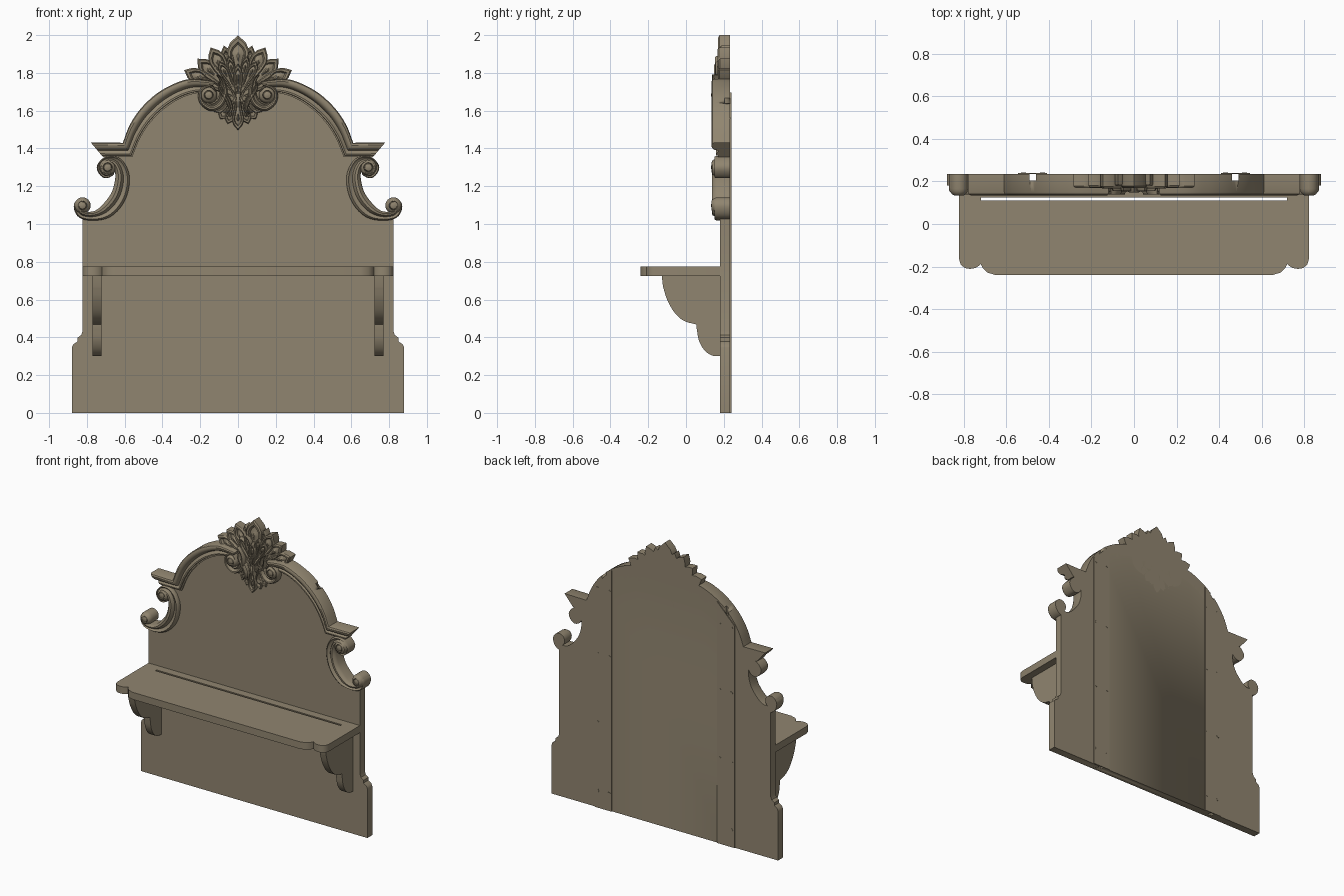
import bpy, bmesh, math
from mathutils import Vector

if "Cube" in bpy.data.objects:
    bpy.data.objects.remove(bpy.data.objects["Cube"])

wood = bpy.data.materials.new("brown_wood")
wood.diffuse_color = (0.28, 0.234, 0.16, 1)
wood.use_nodes = True
wood.node_tree.nodes["Principled BSDF"].inputs["Base Color"].default_value = wood.diffuse_color
BACK, FRONT = 0.234, 0.18          # board faces in y


def finish(name, bm, smooth=True):
    bmesh.ops.remove_doubles(bm, verts=bm.verts, dist=1e-5)
    bmesh.ops.recalc_face_normals(bm, faces=bm.faces)
    me = bpy.data.meshes.new(name)
    bm.to_mesh(me)
    bm.free()
    me.materials.append(wood)
    ob = bpy.data.objects.new(name, me)
    bpy.context.collection.objects.link(ob)
    if smooth:
        bpy.ops.object.select_all(action='DESELECT')
        ob.select_set(True)
        bpy.context.view_layer.objects.active = ob
        bpy.ops.object.shade_smooth_by_angle(angle=math.radians(35))
    return ob


def loft(name, rings):
    """Skin closed rings of equal length and cap both ends."""
    bm = bmesh.new()
    vs = [[bm.verts.new(p) for p in r] for r in rings]
    n = len(vs[0])
    for a, b in zip(vs, vs[1:]):
        for i in range(n):
            bm.faces.new((a[i], a[(i + 1) % n], b[(i + 1) % n], b[i]))
    bm.faces.new(vs[0])
    bm.faces.new(vs[-1])
    return finish(name, bm)


PLANES = {'xz': lambda u, v, d: (u, d, v), 'xy': lambda u, v, d: (u, v, d), 'yz': lambda u, v, d: (d, u, v)}


def prism(name, pts, plane, d0, d1):
    f = PLANES[plane]
    return loft(name, [[f(u, v, d) for u, v in pts] for d in (d0, d1)])


def curve(pts, n=6):
    """Catmull-Rom through points of any dimension."""
    p = [Vector(q) for q in pts]
    p = [2 * p[0] - p[1]] + p + [2 * p[-1] - p[-2]]
    out = []
    for i in range(1, len(p) - 2):
        a, b, c, d = p[i - 1:i + 3]
        for k in range(n):
            t = k / n
            out.append(0.5 * (2 * b + (c - a) * t + (2 * a - 5 * b + 4 * c - d) * t * t
                              + (3 * b - a - 3 * c + d) * t ** 3))
    return out + [p[-2]]


def moulding(name, outer, inner, profile, s):
    """Sweep a profile (t from outer to inner, y) between two edge paths."""
    return loft(name, [[(s * (o[0] + (i[0] - o[0]) * t), y, o[1] + (i[1] - o[1]) * t)
                        for t, y in profile] for o, i in zip(outer, inner)])


def scroll(name, pts, profile, s):
    """Ribbon along (x, z, width) points."""
    c = curve(pts)
    outer, inner = [], []
    for k, p in enumerate(c):
        d = (c[min(k + 1, len(c) - 1)] - c[max(k - 1, 0)]).to_2d().normalized()
        off = Vector((-d.y, d.x)) * p[2] / 2
        outer.append(p.to_2d() + off)
        inner.append(p.to_2d() - off)
    return moulding(name, outer, inner, profile, s)


def stack(name, outline, centre, levels, s=1):
    """Rings of one outline, scaled about a centre at given depths."""
    cx, cz = centre
    return loft(name, [[(s * (cx + (x - cx) * k), y, cz + (z - cz) * k) for x, z in outline]
                       for k, y in levels])


def volute(name, x, z, r, y, s):
    o = [(x + r * math.cos(a * math.pi / 12), z + r * math.sin(a * math.pi / 12)) for a in range(24)]
    m = y + 0.03
    stack(name, o, (x, z), [(1, BACK), (1, m), (.93, m - .013), (.78, m - .024), (.55, y),
                            (.5, y + .012), (.42, y + .002), (.15, y - .002)], s)


def leaf(name, bx, bz, tx, tz, w, y, s=1):
    """Pointed leaf with raised rim and hollow centre."""
    b, t = Vector((bx, bz)), Vector((tx, tz))
    d = t - b
    nrm = Vector((-d.y, d.x)).normalized() * w / 2
    side = [(0, .25), (.3, .55), (.6, .95), (.76, 1), (.88, .7), (1, 0)]
    o = [b + d * a + nrm * h for a, h in side] + [b + d * a - nrm * h for a, h in side[-2::-1]]
    c = b + d * .68
    stack(name, [tuple(p) for p in o], tuple(c),
          [(1, BACK), (1, y + .008), (.88, y), (.68, y + .002), (.55, y + .016), (.25, y + .012), (.1, y + .003)], s)


def box(name, x0, x1, y0, y1, z0, z1):
    return prism(name, [(x0, y0), (x1, y0), (x1, y1), (x0, y1)], 'xy', z0, z1)


def cut(ob, cutters):
    for c in cutters:
        c.hide_render = True
        m = ob.modifiers.new("cut", 'BOOLEAN')
        m.operation, m.solver, m.object = 'DIFFERENCE', 'EXACT', c
        bpy.context.view_layer.objects.active = ob
        bpy.ops.object.modifier_apply(modifier=m.name)


# edges of the arched cornice (right half)
arch_out = curve([(.61, 1.43), (.575, 1.52), (.52, 1.605), (.44, 1.683), (.35, 1.737), (.25, 1.768), (.12, 1.755)])
arch_in = curve([(.56, 1.355), (.52, 1.45), (.47, 1.53), (.40, 1.602), (.32, 1.657), (.24, 1.688), (.15, 1.70)])

# backboard
half = [(.88, 0), (.88, .345), (.873, .362), (.85, .378), (.85, .398), (.83, .412), (.822, .435), (.822, 1.06),
        (.75, 1.055), (.67, 1.1), (.625, 1.18), (.61, 1.27), (.64, 1.33), (.65, 1.38), (.59, 1.40)]
half += [tuple((a + b) / 2) for a, b in zip(arch_out, arch_in)]
board = prism("backboard", half + [(-x, z) for x, z in reversed(half)], 'xz', FRONT, BACK)

# shelf with scalloped front corners and plate groove
sh = [(.822, FRONT), (.822, -.165), (.815, -.19), (.795, -.207), (.77, -.211), (.745, -.207), (.727, -.195),
      (.72, -.188), (.71, -.208), (.69, -.228), (.65, -.24)]
shelf = prism("shelf", sh + [(-x, y) for x, y in reversed(sh)], 'xy', .725, .775)
slot = box("slot_cutter", -.72, .72, .11, .124, .6, .9)
cut(shelf, [slot])

# hanging channels in the back
channels = [box("channel_cutter", s * .475 - .015, s * .475 + .015, .204, .26, -.1, 2.1) for s in (1, -1)]
cut(board, channels)

cornice_profile = [(0, BACK), (0, .15), (.06, .14), (.18, .135), (.34, .137), (.46, .145), (.52, .158), (.56, .172),
                   (.66, .168), (.78, .158), (.88, .158), (.9, .17), (1, .17), (1, BACK)]
scroll_profile = [(0, BACK), (0, .165), (.08, .148), (.22, .138), (.4, .14), (.5, .15), (.58, .163), (.72, .16),
                  (.85, .15), (.96, .158), (1, .17), (1, BACK)]
top_curl = [(.67, 1.30, .01), (.665, 1.27, .02), (.705, 1.258, .03), (.732, 1.30, .032), (.695, 1.34, .035),
            (.64, 1.325, .055), (.612, 1.25, .075), (.632, 1.15, .082), (.69, 1.075, .078), (.76, 1.043, .05),
            (.83, 1.052, .042), (.852, 1.10, .034), (.82, 1.128, .026), (.80, 1.105, .01)]
crest_curl = [(.12, 1.70, .015), (.15, 1.725, .03), (.19, 1.70, .035), (.185, 1.65, .04), (.14, 1.62, .045),
              (.095, 1.645, .045), (.075, 1.70, .04), (.085, 1.76, .025), (.11, 1.79, .008)]
inner_curl = [(.10, 1.75, .01), (.09, 1.71, .025), (.055, 1.66, .03), (.04, 1.61, .025), (.06, 1.58, .01)]
# tip x, tip z, width, front depth
upper_leaves = [(.145, 1.935, .09, .168), (.215, 1.875, .085, .172), (.285, 1.815, .085, .17),
                (.235, 1.77, .06, .176), (.075, 1.945, .07, .18), (.10, 1.86, .05, .156), (.05, 1.89, .045, .154)]
lower_leaves = [(.055, 1.53, .055, .165), (.095, 1.555, .06, .17), (.13, 1.595, .06, .172)]

for s, side in ((1, "right"), (-1, "left")):
    # arched cornice with horizontal return
    mould = moulding(side + "_cornice", [(.78, 1.432), (.765, 1.432)] + arch_out,
                     [(.715, 1.355), (.70, 1.355)] + arch_in, cornice_profile, s)
    cut(mould, channels)
    # C-scroll under the cornice
    scroll(side + "_c_scroll", top_curl, scroll_profile, s)
    volute(side + "_upper_volute", .69, 1.30, .045, .135, s)
    volute(side + "_lower_volute", .823, 1.098, .043, .135, s)
    # crest carving
    volute(side + "_crest_volute", .155, 1.683, .045, .135, s)
    scroll(side + "_crest_curl", crest_curl, scroll_profile, s)
    scroll(side + "_inner_curl", inner_curl, scroll_profile, s)
    for x, z, w, y in upper_leaves:
        leaf(side + "_upper_leaf", x * .1, 1.69, x, z, w, y, s)
    for x, z, w, y in lower_leaves:
        leaf(side + "_lower_leaf", x * .15, 1.68, x, z, w, y, s)
    # shelf bracket
    br = [(FRONT, .725), (-.128, .725)]
    br += [tuple(p) for p in curve([(-.122, .67), (-.10, .60), (-.06, .53), (-.01, .487), (.055, .468)])]
    br += [tuple(p) for p in curve([(.056, .45), (.068, .385), (.095, .335), (.135, .305), (FRONT, .30)])]
    prism(side + "_bracket", br, 'yz', s * .722, s * .77)
    # back cover strip and screws
    prism(side + "_back_strip", [(s * .41, 0), (s * .545, 0), (s * .545, 1.56), (s * .41, 1.695)], 'xz', BACK, .24)
    for z in (.12, .6, 1.08, 1.54):
        for x in (.43, .52):
            o = [(s * x + .012 * math.cos(k * math.pi / 6), z + .012 * math.sin(k * math.pi / 6)) for k in range(12)]
            prism("screw", o, 'xz', .238, .2415)

# centre of crest
leaf("crest_top_leaf", 0, 1.66, 0, 2.0, .12, .17)
leaf("crest_heart_leaf", 0, 1.62, 0, 1.85, .05, .148)
leaf("crest_drop_leaf", 0, 1.69, 0, 1.497, .06, .15)
plate = [(.1, 1.9), (.18, 1.81), (.15, 1.72), (.1, 1.63), (.04, 1.57)]
prism("crest_plate", plate + [(-x, z) for x, z in reversed(plate)], 'xz', .186, BACK - .001)

# remove helpers
for c in channels + [slot]:
    bpy.data.objects.remove(c, do_unlink=True)
